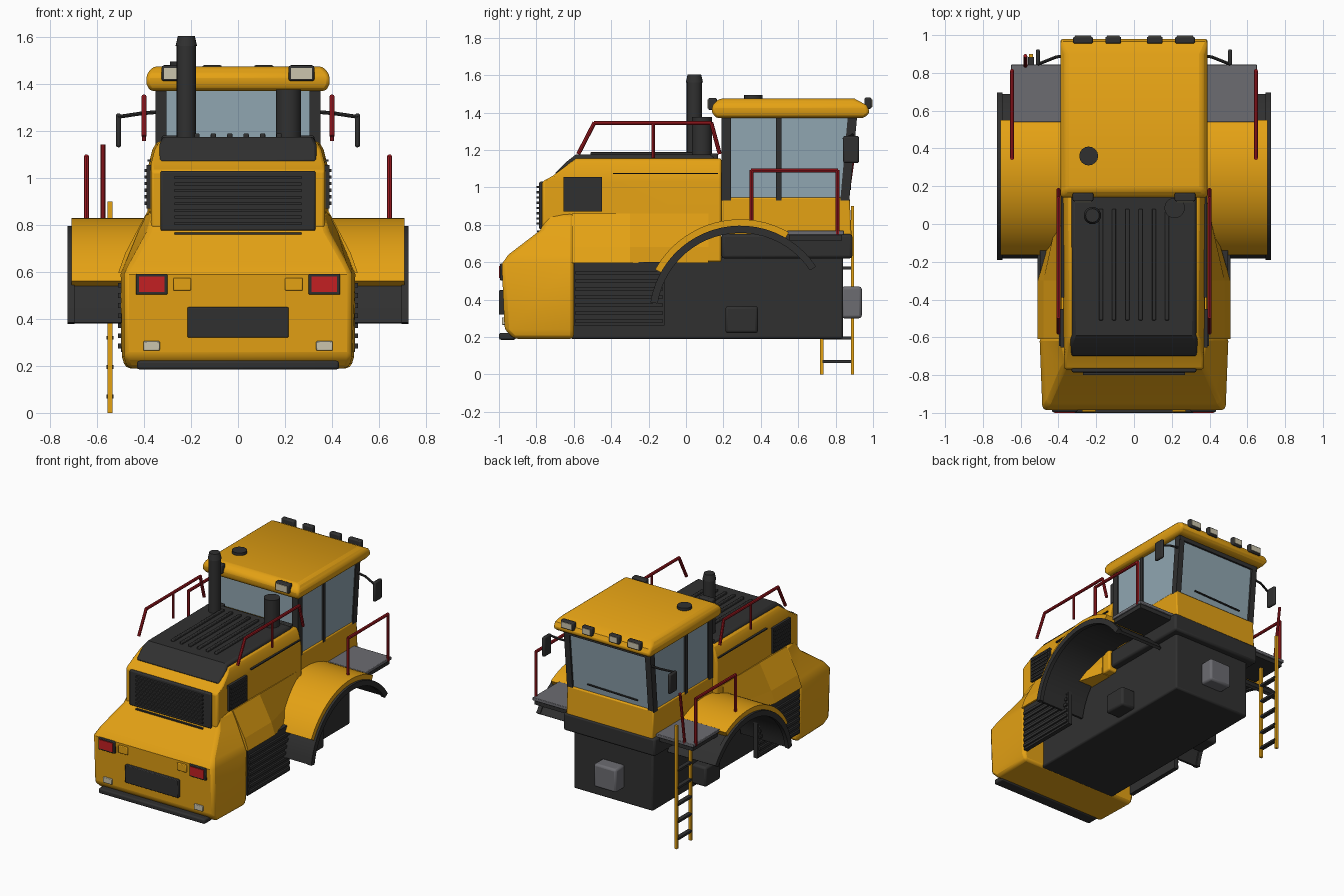
import bpy, bmesh, math
from mathutils import Vector, Matrix

if "Cube" in bpy.data.objects:
    bpy.data.objects.remove(bpy.data.objects["Cube"])


def material(name, r, g, b):
    m = bpy.data.materials.new(name)
    m.diffuse_color = (r, g, b, 1)
    m.use_nodes = True
    m.node_tree.nodes["Principled BSDF"].inputs["Base Color"].default_value = m.diffuse_color
    return m


YELLOW = material("yellow paint", .78, .36, .007)
BLACK = material("black plastic", .03, .03, .03)
GLASS = material("window glass", .28, .38, .44)
GREY = material("grey metal", .15, .15, .165)
RED = material("red rail", .36, .01, .015)
LAMP_RED = material("red lamp", .55, .014, .016)
LAMP = material("pale lamp", .6, .56, .42)


def finish(name, bm, mat, bevel=0, smooth=False):
    bmesh.ops.recalc_face_normals(bm, faces=bm.faces)
    me = bpy.data.meshes.new(name)
    bm.to_mesh(me)
    bm.free()
    me.materials.append(mat)
    ob = bpy.data.objects.new(name, me)
    bpy.context.collection.objects.link(ob)
    if bevel:
        mod = ob.modifiers.new("bevel", 'BEVEL')
        mod.width, mod.segments, mod.limit_method = bevel, 2, 'ANGLE'
        mod.angle_limit = math.radians(40)
    if smooth or bevel:
        bpy.context.view_layer.objects.active = ob
        ob.select_set(True)
        bpy.ops.object.shade_smooth_by_angle(angle=math.radians(35))
        ob.select_set(False)
    return ob


def box(name, mat, x, y, z, bevel=0):
    """Box from (min, max) ranges."""
    bm = bmesh.new()
    size = Matrix.Diagonal((x[1] - x[0], y[1] - y[0], z[1] - z[0], 1))
    mid = Matrix.Translation((sum(x) / 2, sum(y) / 2, sum(z) / 2))
    bmesh.ops.create_cube(bm, size=1, matrix=mid @ size)
    return finish(name, bm, mat, bevel)


def loft(name, mat, rings, bevel=0):
    """Stack of rectangles, each (z, half width front, half width back, y front, y back)."""
    bm = bmesh.new()
    loops = [[bm.verts.new(p) for p in ((-a, f, z), (a, f, z), (b, k, z), (-b, k, z))]
             for z, a, b, f, k in rings]
    for lo, hi in zip(loops, loops[1:]):
        for i in range(4):
            j = (i + 1) % 4
            bm.faces.new((lo[i], lo[j], hi[j], hi[i]))
    bm.faces.new(loops[0])
    bm.faces.new(loops[-1])
    return finish(name, bm, mat, bevel)


def rod(name, mat, pts, r, sides=8, r2=None):
    """Round bars through a chain of points."""
    bm = bmesh.new()
    for a, b in zip(pts, pts[1:]):
        a, b = Vector(a), Vector(b)
        d = b - a
        m = Matrix.Translation((a + b) / 2) @ d.to_track_quat('Z', 'Y').to_matrix().to_4x4()
        bmesh.ops.create_cone(bm, cap_ends=True, segments=sides, radius1=r,
                              radius2=r2 or r, depth=d.length + r * .4, matrix=m)
    return finish(name, bm, mat, smooth=True)


def arch(name, mat, x0, x1, r0, r1, a0, a1, steps=24):
    """Curved band around the wheel centre."""
    bm = bmesh.new()
    loops = []
    for i in range(steps + 1):
        t = math.radians(a0 + (a1 - a0) * i / steps)
        loops.append([bm.verts.new((x, .29 + r * math.cos(t), .309 + r * math.sin(t)))
                      for x, r in ((x0, r0), (x1, r0), (x1, r1), (x0, r1))])
    for lo, hi in zip(loops, loops[1:]):
        for i in range(4):
            j = (i + 1) % 4
            bm.faces.new((lo[i], lo[j], hi[j], hi[i]))
    bm.faces.new(loops[0])
    bm.faces.new(loops[-1])
    return finish(name, bm, mat, smooth=True)


def span(s, a, b):
    """Mirrored x range."""
    return (min(s * a, s * b), max(s * a, s * b))


# Chassis and main body shells
box("chassis", BLACK, (-.32, .32), (-.62, .84), (.19, .64), .012)
box("cab_base", BLACK, (-.37, .37), (.19, .89), (.62, .75), .015)
box("hitch_block", GREY, (-.09, .09), (.83, .94), (.30, .47), .015)
loft("nose", YELLOW, [(.19, .47, .48, -.92, -.6), (.24, .485, .495, -.97, -.6),
                      (.59, .485, .5, -.985, -.6), (.64, .46, .48, -.95, -.6),
                      (.77, .385, .43, -.78, -.6), (.86, .36, .385, -.74, -.6)], .02)
loft("hood", YELLOW, [(.6, .37, .385, -.77, .19), (1.03, .37, .385, -.77, .19),
                      (1.06, .37, .38, -.715, .19), (1.12, .355, .365, -.635, .19),
                      (1.155, .335, .345, -.59, .19)], .012)
loft("hood_flare", YELLOW, [(.595, .51, .51, -.61, -.3), (.68, .48, .48, -.61, -.3),
                            (.86, .385, .385, -.61, -.3)])
loft("hood_flare_rear", YELLOW, [(.595, .51, .39, -.3, .12), (.68, .48, .388, -.3, .12),
                                 (.86, .385, .385, -.3, .12)])

# Hood lid with ribs and hinges
loft("hood_lid", BLACK, [(1.07, .335, .335, -.705, .15), (1.14, .335, .335, -.635, .15),
                         (1.175, .32, .325, -.59, .15)], .012)
for i in range(6):
    x = -.175 + .07 * i
    box("hood_rib", BLACK, (x - .011, x + .011), (-.51, .08), (1.165, 1.19), .005)

# Front grille with slats
box("grille", BLACK, (-.33, .33), (-.785, -.74), (.775, 1.03), .008)
for i in range(8):
    z = .80 + .028 * i
    box("grille_slat", BLACK, (-.27, .27), (-.80, -.78), (z, z + .012))
box("grille_trim", BLACK, (-.27, .27), (-.797, -.77), (.76, .768))

# Nose fittings
box("number_panel", BLACK, (-.215, .215), (-1.0, -.97), (.32, .45), .005)
box("front_bumper", BLACK, (-.43, .43), (-1.0, -.91), (.185, .222), .01)
for s in (1, -1):
    box("tail_lamp_frame", BLACK, span(s, .30, .435), (-.995, -.97), (.503, .592), .005)
    box("tail_lamp", LAMP_RED, span(s, .313, .422), (-1.0, -.98), (.515, .58))
    box("marker_box", YELLOW, span(s, .2, .275), (-.995, -.97), (.52, .575), .005)
    box("low_lamp", LAMP, span(s, .333, .403), (-.985, -.94), (.265, .305), .004)

    # Hood side vents, trim lines and hinges
    box("side_vent", BLACK, span(s, .36, .39), (-.655, -.45), (.87, 1.055))
    for i in range(6):
        z = .885 + .028 * i
        box("vent_slat", BLACK, span(s, .38, .397), (-.645, -.46), (z, z + .014))
    box("hood_trim", BLACK, span(s, .37, .386), (-.39, .17), (1.07, 1.078))
    box("hood_hinge", BLACK, span(s, .22, .325), (.13, .17), (1.15, 1.18), .006)

    # Louvred side skirts and chassis boxes
    box("side_skirt", BLACK, span(s, .465, .497), (-.6, -.115), (.26, .6))
    for i in range(7):
        z = .275 + .043 * i
        box("skirt_slat", BLACK, span(s, .49, .51), (-.59, -.125), (z, z + .02))
    box("chassis_box", BLACK, span(s, .31, .43), (.21, .385), (.22, .365), .015)

    # Wheel arches
    arch("arch_liner", BLACK, s * .33, s * .715, .457, .478, 171, 33.5)
    arch("arch_lip", BLACK, s * .695, s * .725, .447, .486, 171, 33.5)
    arch("fender", YELLOW, s * .34, s * .708, .475, .52, 151, 60)

    # Side platforms and rails
    box("platform_frame", BLACK, span(s, .34, .64), (.55, .835), (.715, .75))
    box("platform", GREY, span(s, .34, .65), (.54, .845), (.745, .768), .004)
    rod("platform_rail", RED, [(s * .645, .35, .8), (s * .645, .35, 1.09),
                               (s * .645, .81, 1.09), (s * .645, .81, .75)], .011)
    rod("hood_rail", RED, [(s * .4, -.575, 1.18), (s * .4, -.49, 1.345),
                           (s * .4, .135, 1.345), (s * .4, .18, 1.18)], .011)
    rod("hood_rail_post", RED, [(s * .4, -.175, 1.345), (s * .4, -.175, 1.16)], .009)

    # Cab pillars
    box("front_pillar", BLACK, span(s, .305, .352), (.19, .24), (.93, 1.38))
    box("middle_pillar", BLACK, span(s, .33, .352), (.482, .51), (.93, 1.38))
    loft("rear_pillar", BLACK, [(.93, .022, .022, .825, .873),
                                (1.38, .022, .022, .865, .915)]).location.x = s * .328
    # Mirrors
    rod("mirror_arm", BLACK, [(s * .35, .89, 1.28), (s * .41, .885, 1.275), (s * .51, .845, 1.26)], .008)
    box("mirror", BLACK, span(s, .497, .52), (.84, .925), (1.13, 1.275), .01)

    # Roof lamps, forward and rearward
    box("roof_lamp_body", BLACK, span(s, .215, .325), (.12, .165), (1.413, 1.478), .008)
    box("roof_lamp", LAMP, span(s, .225, .315), (.115, .13), (1.422, 1.469))
    for x, w in ((.27, .052), (.11, .042)):
        box("rear_lamp_body", BLACK, span(s, x - w, x + w), (.955, .992), (1.42, 1.48), .008)
        box("rear_lamp", LAMP, span(s, x - w + .01, x + w - .01), (.98, .997), (1.43, 1.47))

# Cab
loft("cab_lower", YELLOW, [(.74, .35, .35, .19, .885), (.945, .35, .35, .19, .875)], .008)
loft("cab_glass", GLASS, [(.94, .342, .342, .2, .86), (1.38, .342, .342, .2, .902)])
box("rear_header", BLACK, (-.35, .35), (.87, .912), (1.34, 1.38))
loft("roof", YELLOW, [(1.37, .375, .375, .16, .95), (1.4, .39, .39, .14, .985),
                      (1.44, .39, .39, .14, .965), (1.475, .36, .36, .18, .9)], .015)
rod("wiper", BLACK, [(-.22, .875, .99), (.18, .877, 1.0)], .007, 6)
rod("roof_beacon", BLACK, [(-.24, .36, 1.46), (-.24, .36, 1.485)], .05, 16)

# Exhaust and air intake
rod("exhaust", BLACK, [(-.22, .045, 1.15), (-.22, .045, 1.57)], .041, 20)
rod("exhaust_tip", BLACK, [(-.22, .045, 1.57), (-.22, .045, 1.595)], .046, 20, .036)
rod("air_intake", BLACK, [(.215, .085, 1.15), (.215, .085, 1.365)], .054, 20)

# Ladder with its grab rail
for y, top in ((.725, .73), (.89, .9)):
    box("ladder_rail", YELLOW, (-.555, -.535), (y - .009, y + .009), (0, top))
for i in range(5):
    z = .07 + .125 * i
    box("ladder_rung", BLACK, (-.56, -.53), (.73, .885), (z - .008, z + .008))
rod("ladder_grab_rail", RED, [(-.575, .835, .75), (-.575, .89, 1.14)], .01)
